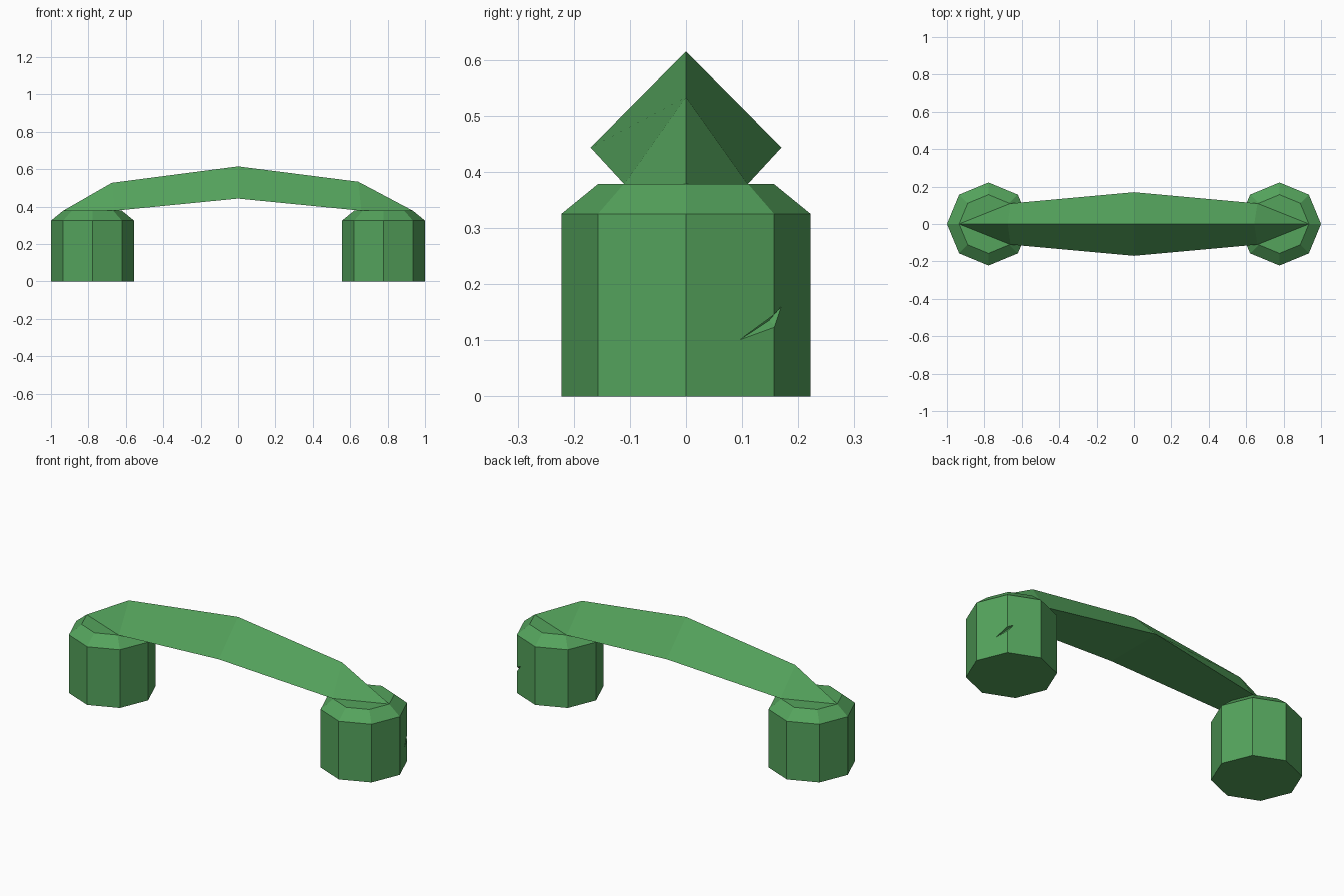
import bpy, bmesh, math
from mathutils import Vector

if "Cube" in bpy.data.objects:
    bpy.data.objects.remove(bpy.data.objects["Cube"])

green = bpy.data.materials.new("leaf green")
green.diffuse_color = (0.089, 0.366, 0.107, 1)
green.use_nodes = True
green.node_tree.nodes["Principled BSDF"].inputs["Base Color"].default_value = green.diffuse_color


def make(name, bm):
    bmesh.ops.recalc_face_normals(bm, faces=bm.faces)
    mesh = bpy.data.meshes.new(name)
    bm.to_mesh(mesh)
    bm.free()
    mesh.materials.append(green)
    obj = bpy.data.objects.new(name, mesh)
    bpy.context.collection.objects.link(obj)
    return obj


def post(name, cx):
    # eight-sided post with a chamfered top
    bm = bmesh.new()
    rings = []
    for r, z in ((0.222, 0), (0.222, 0.325), (0.157, 0.378)):
        rings.append([bm.verts.new((cx + r * math.cos(i * math.pi / 4),
                                    r * math.sin(i * math.pi / 4), z)) for i in range(8)])
    for lo, hi in zip(rings, rings[1:]):
        for i in range(8):
            j = (i + 1) % 8
            bm.faces.new((lo[i], lo[j], hi[j], hi[i]))
    bm.faces.new(rings[0][::-1])
    bm.faces.new(rings[-1])
    return make(name, bm)


post("left_post", -0.778)
right = post("right_post", 0.778)

# small chip in the back right corner of the right post
bm = bmesh.new()
for p in ((0.961, 0.095, 0.100), (0.904, 0.170, 0.160), (0.918, 0.148, 0.135),
          (0.945, 0.167, 0.116), (0.945, 0.167, 0.150)):
    bm.verts.new(p)
bmesh.ops.convex_hull(bm, input=bm.verts)
chip = make("chip_cutter", bm)
chip.hide_render = True
chip.hide_set(True)
cut = right.modifiers.new("chip", "BOOLEAN")
cut.operation = "DIFFERENCE"
cut.solver = "EXACT"
cut.object = chip

# arched grip: triangular sections that taper to a point on each post
sections = (  # ridge x, ridge z, side x, half width, side z
    (-0.675, 0.527, -0.66, 0.11, 0.378),
    (0, 0.615, 0, 0.17, 0.443),
    (0.643, 0.533, 0.66, 0.11, 0.378),
)
bm = bmesh.new()
rings = [[bm.verts.new(p) for p in ((rx, 0, rz), (sx, w, sz), (sx, -w, sz))]
         for rx, rz, sx, w, sz in sections]
for a, b in zip(rings, rings[1:]):
    for i in range(3):
        j = (i + 1) % 3
        bm.faces.new((a[i], a[j], b[j], b[i]))
for ring, x in ((rings[0], -0.935), (rings[-1], 0.935)):
    tip = bm.verts.new((x, 0, 0.378))
    for i in range(3):
        bm.faces.new((ring[i], ring[(i + 1) % 3], tip))
make("grip", bm)
